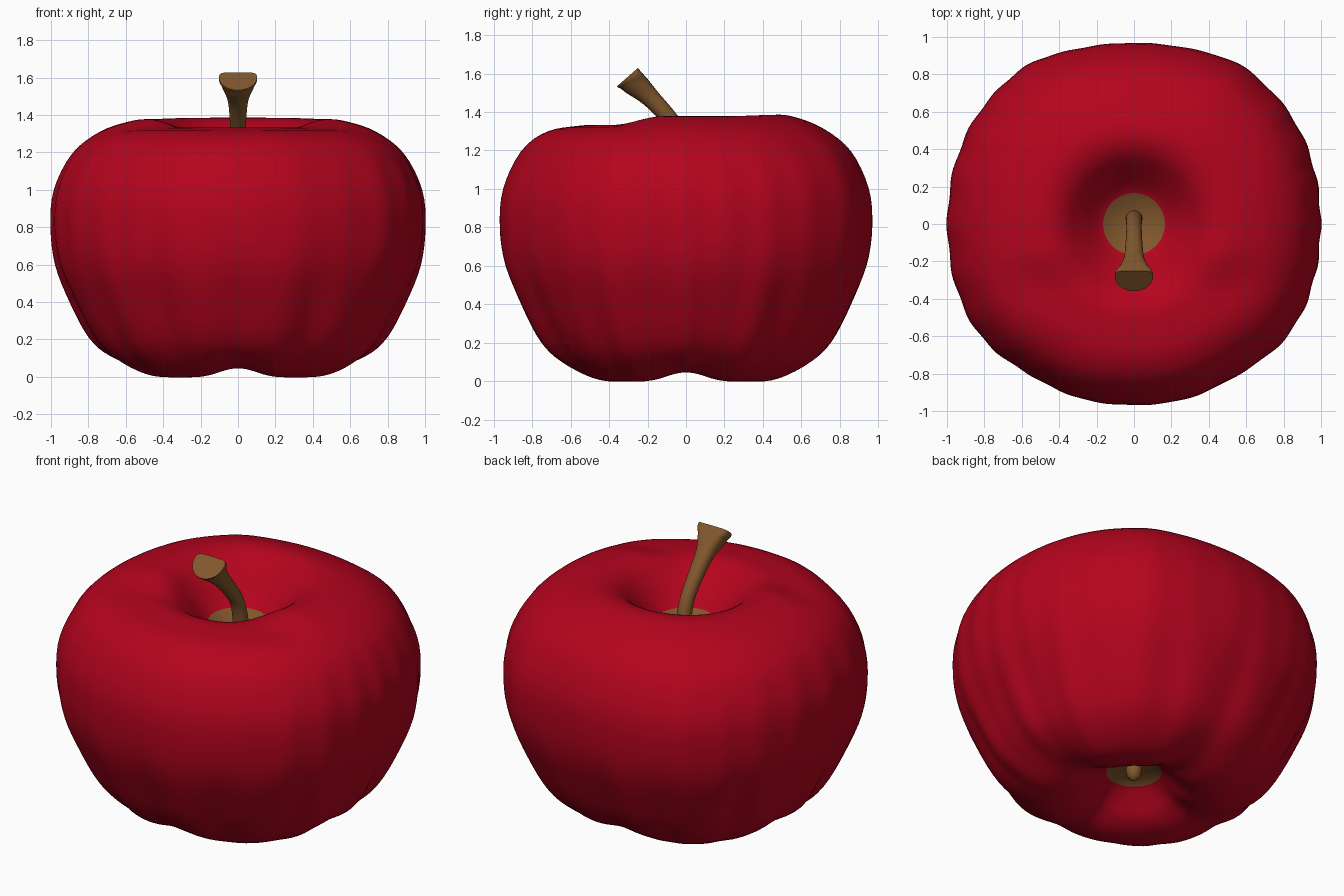
import bpy, bmesh, math
from mathutils import Vector

if "Cube" in bpy.data.objects:
    bpy.data.objects.remove(bpy.data.objects["Cube"])


def material(name, rgb):
    m = bpy.data.materials.new(name)
    m.diffuse_color = (*rgb, 1)
    m.use_nodes = True
    m.node_tree.nodes["Principled BSDF"].inputs["Base Color"].default_value = m.diffuse_color
    return m


red = material("apple_red", (0.455, 0.0012, 0.0125))
brown = material("stem_brown", (0.222, 0.097, 0.026))


def smoothstep(a, b, x):
    t = max(0.0, min(1.0, (x - a) / (b - a)))
    return t * t * (3 - 2 * t)


def spline(points, steps):
    """Catmull-Rom through the points; every point is kept as a sample."""
    pts = [Vector(p) for p in points]
    out = []
    for i in range(len(pts) - 1):
        p1, p2 = pts[i], pts[i + 1]
        p0 = pts[i - 1] if i else p1
        p3 = pts[i + 2] if i + 2 < len(pts) else p2
        for k in range(steps):
            t = k / steps
            out.append(0.5 * (2 * p1 + (p2 - p0) * t + (2 * p0 - 5 * p1 + 4 * p2 - p3) * t * t
                              + (3 * p1 - p0 - 3 * p2 + p3) * t ** 3))
    return out + [pts[-1]]


def loft(name, rings, mats, rule=None, angle=60):
    """Bridge closed rings of equal size into one smooth capped object."""
    bm = bmesh.new()
    vr = [[bm.verts.new(p) for p in ring] for ring in rings]
    n = len(vr[0])
    for a, b in zip(vr, vr[1:]):
        for j in range(n):
            bm.faces.new((a[j], a[(j + 1) % n], b[(j + 1) % n], b[j]))
    bm.faces.new(vr[0][::-1])
    bm.faces.new(vr[-1])
    if rule:
        for f in bm.faces:
            f.material_index = rule(f)
    bmesh.ops.recalc_face_normals(bm, faces=bm.faces)
    me = bpy.data.meshes.new(name)
    bm.to_mesh(me)
    bm.free()
    for m in mats:
        me.materials.append(m)
    ob = bpy.data.objects.new(name, me)
    bpy.context.collection.objects.link(ob)
    bpy.ops.object.select_all(action='DESELECT')
    ob.select_set(True)
    bpy.context.view_layer.objects.active = ob
    bpy.ops.object.shade_smooth_by_angle(angle=math.radians(angle))
    return ob


# Apple body: profile from the bottom hollow, around the outside, into the top hollow
profile = [(0.004, 0.195), (0.08, 0.19), (0.155, 0.165), (0.225, 0.105), (0.305, 0.035), (0.41, 0.0),
           (0.535, 0.01), (0.67, 0.085), (0.78, 0.20), (0.887, 0.40), (0.97, 0.60), (0.998, 0.80),
           (0.98, 1.0), (0.885, 1.195), (0.74, 1.31), (0.58, 1.366), (0.47, 1.376), (0.375, 1.34),
           (0.29, 1.26), (0.22, 1.185), (0.165, 1.14), (0.08, 1.105), (0.004, 1.095)]
SEG = 192


def body_point(r, z, th):
    c, s = math.cos(th), math.sin(th)
    outer = smoothstep(0.3, 0.75, r)
    # slightly square outline, fuller shoulders at the back, flatter corners at the front
    k = 1 + outer * (0.0035 - 0.0185 * math.cos(4 * th) + 0.015 * math.cos(2 * th))
    back = abs(math.degrees(math.atan2(abs(c), s)))
    k += outer * 0.014 * math.exp(-((back - 33) / 9) ** 2)
    k -= outer * 0.03 * math.exp(-((back - 145) / 15) ** 2)
    # fine ribs on the flanks, broad folds towards the bottom
    flank = 0.3 + 0.7 * c * c
    low = 1 - smoothstep(0.25, 0.8, z)
    high = 1 - smoothstep(1.0, 1.3, z)
    k += outer * high * flank * 0.005 * math.cos(26 * th + 1.2 * math.sin(3 * th))
    k += outer * low * 0.013 * math.cos(14 * th + 0.8 * math.sin(2 * th))
    x, y = r * k * c, r * k * s
    # four broad feet below, lowered rim at the front above
    ring = smoothstep(0.15, 0.35, r) * (1 - smoothstep(0.5, 0.85, r))
    if z < 0.5:
        z += 0.048 * ring * (0.5 + 0.5 * math.cos(4 * th)) ** 2.5
    else:
        z -= 0.045 * ring * smoothstep(0.12, 0.38, -y)
        z += 0.008 * ring * smoothstep(0.2, 0.5, y)
    return (x, y, z)


def body_rule(f):
    c = f.calc_center_median()
    return 1 if math.hypot(c.x, c.y) < (0.165 if c.z > 0.5 else 0.155) else 0


angles = [2 * math.pi * j / SEG for j in range(SEG)]
body_rings = [[body_point(max(p.x, 0.002), p.y, t) for t in angles] for p in spline(profile, 4)]
loft("apple_body", body_rings, [red, brown], body_rule, 75)

# Stem: curved forward, flaring to a D-shaped cut end (y, z, half width, flatness of the back)
stem = [(0.03, 1.04, 0.046, 0), (0.022, 1.15, 0.044, 0), (-0.015, 1.27, 0.041, 0),
        (-0.10, 1.385, 0.045, 0.1), (-0.185, 1.48, 0.055, 0.3), (-0.245, 1.55, 0.083, 0.7),
        (-0.267, 1.583, 0.10, 0.95), (-0.282, 1.601, 0.102, 1)]
path = spline(stem, 4)
stem_rings = []
for i, p in enumerate(path):
    a, b = path[max(i - 1, 0)], path[min(i + 1, len(path) - 1)]
    t = Vector((0, b[0] - a[0], b[1] - a[1])).normalized()
    up = Vector((1, 0, 0)).cross(t)
    up = up if up.y > 0 else -up
    w, flat = p[2], max(0, p[3])
    ring = []
    for j in range(32):
        th = 2 * math.pi * j / 32
        u = math.sin(th)
        v = u * (1 - 0.6 * flat) if u > 0 else u
        h = math.copysign(abs(math.cos(th)) ** (1 - 0.75 * flat * (u > 0)), math.cos(th))
        ring.append(Vector((w * h, p[0], p[1])) + up * w * v)
    stem_rings.append(ring)
loft("stem", stem_rings, [brown], None, 45)

# Blossom end: small pointed stub in the bottom hollow
stub = [(0.045, 0.23), (0.045, 0.17), (0.034, 0.135), (0.008, 0.115)]
loft("blossom_stub", [[(r * math.cos(2 * math.pi * j / 20), r * math.sin(2 * math.pi * j / 20), z)
                       for j in range(20)] for r, z in stub], [brown], None, 50)
